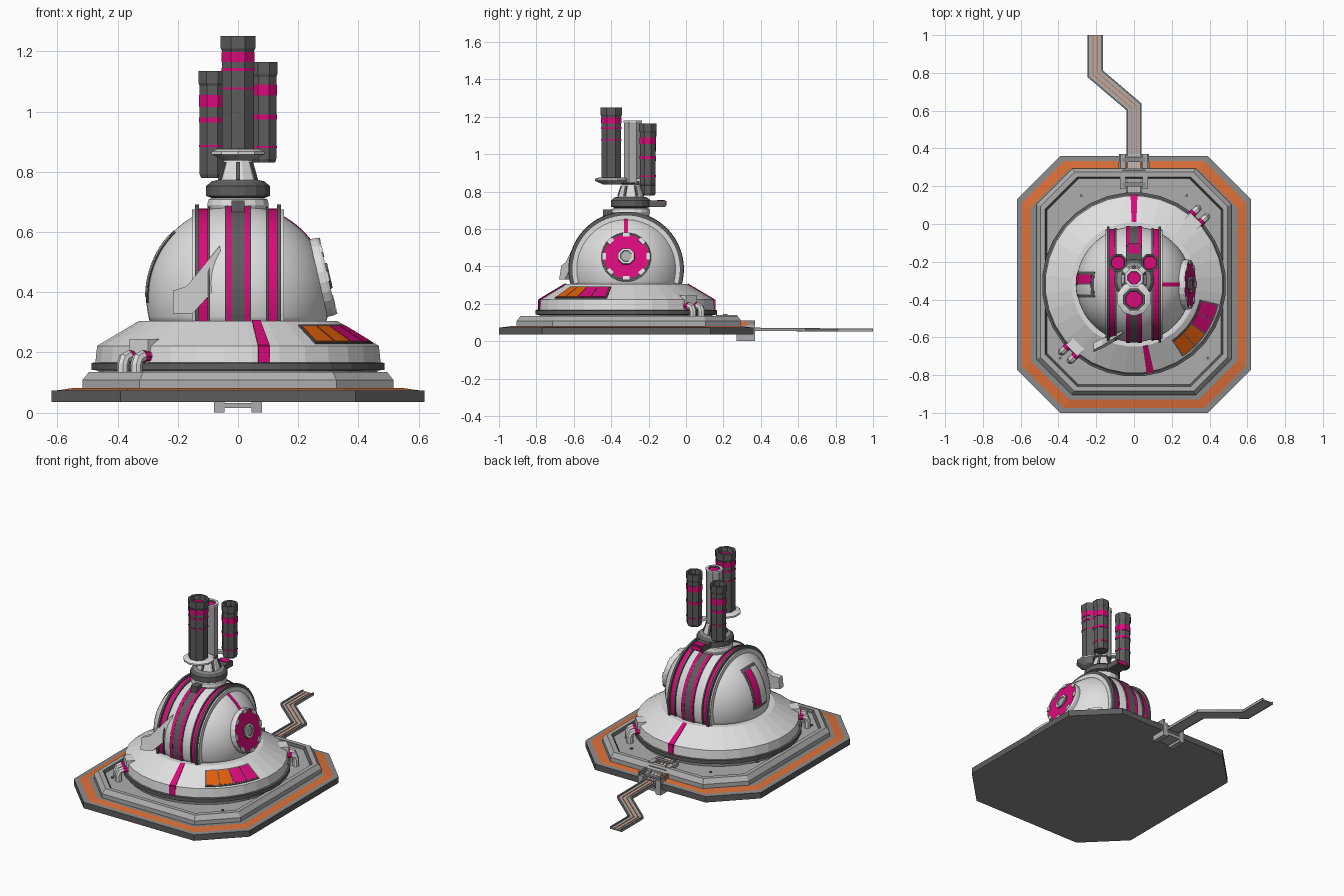
import bpy, bmesh
from math import sin, cos, pi, radians
from mathutils import Matrix, Vector

if "Cube" in bpy.data.objects:
    bpy.data.objects.remove(bpy.data.objects["Cube"])

def material(name, *rgb):
    m = bpy.data.materials.new(name)
    m.use_nodes = True
    m.diffuse_color = (*rgb, 1)
    m.node_tree.nodes["Principled BSDF"].inputs["Base Color"].default_value = (*rgb, 1)
    return m

WHITE = material("white", .74, .74, .74)
LIGHT = material("light_grey", .42, .42, .42)
MID = material("mid_grey", .26, .26, .26)
DARK = material("dark_grey", .11, .11, .11)
MAGENTA = material("magenta", .7, .003, .2)
ORANGE = material("orange", .72, .16, .04)
AMBER = material("amber", .76, .115, .003)
CY = -.32                       # shared centre of plate, skirt and dome
DOME, R = Vector((0, CY, .385)), .305

def finish(name, bm, mats, smooth=False):
    bmesh.ops.recalc_face_normals(bm, faces=bm.faces)
    me = bpy.data.meshes.new(name)
    bm.to_mesh(me)
    bm.free()
    for m in mats:
        me.materials.append(m)
    if smooth:
        me.shade_smooth()
    ob = bpy.data.objects.new(name, me)
    bpy.context.collection.objects.link(ob)
    return ob

def loft(name, rings, mats, smooth=False):
    """Skin rings of points; mats holds one material per span, the last also caps."""
    if not isinstance(mats, list):
        mats = [mats] * len(rings)
    slots = list(dict.fromkeys(mats))
    bm = bmesh.new()
    vs = [[bm.verts.new(p) for p in ring] for ring in rings]
    n = len(vs[0])
    for a, b, m in zip(vs, vs[1:], mats):
        for i in range(n):
            j = (i + 1) % n
            bm.faces.new((a[i], a[j], b[j], b[i])).material_index = slots.index(m)
    for k in (0, -1):
        bm.faces.new(vs[k]).material_index = slots.index(mats[k])
    return finish(name, bm, slots, smooth)

def lathe(name, profile, mats, seg, x=0, y=CY, smooth=False):
    turns = [2 * pi * (i + .5) / seg for i in range(seg)]
    return loft(name, [[(x + r * cos(a), y + r * sin(a), z) for a in turns] for r, z in profile], mats, smooth)

def octagon(hx, hy, c, z, y=CY):
    q = [(hx, hy - c), (hx - c, hy), (c - hx, hy), (-hx, hy - c)]
    return [(px, y + py, z) for px, py in q + [(-px, -py) for px, py in q]]

def box(name, loc, size, mat, rot=Matrix()):
    bm = bmesh.new()
    bmesh.ops.create_cube(bm, size=1, matrix=Matrix.Diagonal((*size, 1)))
    ob = finish(name, bm, [mat])
    ob.matrix_world = Matrix.Translation(loc) @ rot
    return ob

def plate(name, f, mat, n=10):
    """Thin curved plate through f(u, v)."""
    bm = bmesh.new()
    g = [[bm.verts.new(f(u / n, v / n)) for v in range(n + 1)] for u in range(n + 1)]
    for a, b in zip(g, g[1:]):
        for v in range(n):
            bm.faces.new((a[v], b[v], b[v + 1], a[v + 1]))
    s = finish(name, bm, [mat]).modifiers.new("thickness", "SOLIDIFY")
    s.thickness, s.offset = .005, 0

# Ground plate with painted border, and the tray on it
loft("ground_plate", [octagon(.612, .672, .226, .035), octagon(.62, .68, .23, .035), octagon(.62, .68, .23, .073),
     octagon(.593, .653, .22, .075), octagon(.548, .608, .205, .082), octagon(.51, .58, .19, .082)],
     [MID, DARK, MID, ORANGE, MID, MID])
loft("raised_tray", [octagon(.517, .6, .19, .076, -.305), octagon(.517, .6, .19, .108, -.305),
     octagon(.495, .58, .18, .135, -.305), octagon(.47, .555, .17, .135, -.305),
     octagon(.46, .545, .166, .118, -.305)], [LIGHT, LIGHT, LIGHT, DARK, LIGHT])
for bx, by in ((.39, -.71), (.28, .15), (.42, -.12), (.42, -.5)):
    for s in (-1, 1):
        lathe("tray_bolt", [(.008, .115), (.008, .124)], DARK, 6, s * bx, by)

# Round collar and sloped skirt
lathe("collar", [(.465, .1), (.465, .14), (.488, .142), (.488, .165), (.47, .168)], [MID] + [DARK] * 4, 32)
SKIRT = [(.476, .165), (.47, .222), (.33, .305)]
lathe("skirt", SKIRT + [(.29, .305)], WHITE, 32)

def skirt_plate(name, a0, a1, t0, t1, mat, lift):
    (r0, z0), (r1, z1) = SKIRT[1:]
    def f(u, v):
        a, t = radians(a0 + (a1 - a0) * u), t0 + (t1 - t0) * v
        r = r0 + (r1 - r0) * t + lift * .5
        return r * cos(a), CY + r * sin(a), z0 + (z1 - z0) * t + lift * .86
    plate(name, f, mat)

skirt_plate("gauge_frame", -56, -13, .08, .8, DARK, .002)
for i, m in enumerate((AMBER, AMBER, MAGENTA, MAGENTA)):
    skirt_plate("gauge_cell", i * 10.4 - 55, i * 10.4 - 45.4, .13, .75, m, .004)
for name, a, w in (("front_skirt_stripe", -79.5, 2.4), ("back_skirt_stripe", 90, 2.2)):
    skirt_plate(name, a - w, a + w, 0, 1, MAGENTA, .001)
    box(name + "_drop", (.472 * cos(radians(a)), CY + .472 * sin(radians(a)), .194),
        (.009, .952 * sin(radians(w)), .056), MAGENTA, Matrix.Rotation(radians(a), 4, "Z"))

# Dome with raised arches and stripes
steps = [radians(-17 + 106.8 * i / 24) for i in range(25)]
lathe("dome", [(R * cos(a), DOME.z + R * sin(a)) for a in steps], WHITE, 64, smooth=True)

def arch(name, x0, x1, r, mat):
    """Band running front to back over the dome at constant x."""
    section = ((x0, .26), (x0, r), (x1, r), (x1, .26))
    turns = [radians(-16 + 5.3 * i) for i in range(41)]
    loft(name, [[(x, CY + q * cos(a), DOME.z + q * sin(a)) for x, q in section] for a in turns], mat)

arch("centre_arch", -.021, .021, .308, DARK)
for s in (-1, 1):
    arch("centre_stripe", s * .021, s * .039, .309, MAGENTA)
    arch("centre_stripe_edge", s * .039, s * .043, .308, DARK)
    arch("side_arch_inner_edge", s * .093, s * .102, .299, DARK)
    arch("side_stripe", s * .102, s * .13, .293, MAGENTA)
    arch("side_arch_outer_edge", s * .13, s * .143, .307, DARK)
    arch("side_arch_shoulder", s * .143, s * .152, .29, WHITE)

def flank_plate(name, side, e0, e1, w0, w1, mat, lift):
    """Curved plate on one flank of the dome: elevation e, sideways angle w."""
    def f(u, v):
        e, w = radians(e0 + (e1 - e0) * u), radians(w0 + (w1 - w0) * v)
        return DOME + (R + lift) * Vector((side * cos(e) * cos(w), sin(w), sin(e) * cos(w)))
    plate(name, f, mat)

flank_plate("flank_panel_frame", -1, -4, 46, -13, 13, DARK, -.001)
flank_plate("flank_panel_face", -1, 0, 42, -10, 0, WHITE, .001)
flank_plate("flank_panel_stripe", -1, 0, 42, 1, 10, MAGENTA, .001)
flank_plate("flank_stripe", 1, 36, 61, -2, 2, MAGENTA, 0)

# Round vent on the left flank, built along z and then turned outward
vent = [lathe("vent_rim", [(.133, .265), (.133, .296), (.128, .306), (.12, .303)],
              [WHITE, WHITE, DARK, MAGENTA], 24, y=0),
        lathe("vent_hub", [(.05, .295), (.046, .313), (.032, .313), (.03, .309)], [DARK, WHITE, DARK, LIGHT], 8, y=0)]
for i in range(8):
    spin = Matrix.Rotation(i * pi / 4, 4, "Z")
    vent.append(box("vent_tooth", spin @ Vector((.119, 0, .302)), (.022, .034, .014), WHITE, spin))
for ob in vent:
    ob.matrix_world = Matrix.Translation(DOME) @ Matrix.Rotation(radians(77), 4, "Y") @ ob.matrix_basis

# Fin leaning from the skirt into the front of the dome
outline = [(-.215, .33), (-.215, .405), (-.17, .42), (-.06, .555), (-.05, .45), (-.1, .385), (-.15, .33)]
loft("front_fin", [[(x, -.625 + x * .44 + z * .15 + d, z) for x, z in outline] for d in (-.008, .03)], WHITE)

# Paired pipes at two opposite corners
for s in (-1, 1):
    out, side = Vector((s, s, 0)).normalized(), Vector((-s, s, 0)).normalized()
    base = Vector((s * .28, CY + s * .3, 0))
    box("pipe_mount", base + out * .02 + Vector((0, 0, .205)), (.1, .085, .08), WHITE, Matrix.Rotation(pi / 4, 4, "Z"))
    for k in (-1, 1):
        rings = []
        for d, z, t in ((0, .187, 0), (.06, .187, 0), (.085, .187, 12), (.105, .18, 45), (.113, .16, 80), (.113, .11, 90)):
            c = base + side * k * .032 + out * d + Vector((0, 0, z))
            up = out * sin(radians(t)) + Vector((0, 0, cos(radians(t))))
            rings.append([c + (side * cos(j * pi / 4) + up * sin(j * pi / 4)) * .02 for j in range(8)])
        loft("corner_pipe", rings, [WHITE, MAGENTA] + [WHITE] * 4)

# Trailing cable channel
path = [Vector(p) for p in ((0, .16, .135), (0, .27, .105), (0, .37, .064),
                            (0, .62, .062), (-.205, .795, .06), (-.205, 1, .06))]
ways = [(b - a).xy.normalized() for a, b in zip(path, path[1:])]

def cable(name, offset, width, z0, z1, mat):
    rings = []
    for p, a, b in zip(path, ways[:1] + ways, ways + ways[-1:]):
        t = (a + b).normalized()
        n = Vector((t.y, -t.x, 0)) / t.dot(a)
        lo, hi = p + n * (offset - width / 2), p + n * (offset + width / 2)
        rings.append([q + Vector((0, 0, z)) for q, z in ((lo, z0), (hi, z0), (hi, z1), (lo, z1))])
    loft(name, rings, mat)

cable("cable_bed", 0, .08, -.008, 0, LIGHT)
for s in (-1, 1):
    cable("cable_rail", s * .036, .008, -.009, .008, MID)
    cable("cable_line", s * .012, .005, -.001, .003, ORANGE)
    box("clamp_post", (s * .062, .32, .045), (.035, .1, .09), LIGHT)
    box("clamp_shoulder", (s * .06, .23, .12), (.03, .09, .04), LIGHT)
    box("clamp_cheek", (s * .074, .28, .1), (.012, .18, .022), MID)
    box("clamp_light", (s * .078, .305, .094), (.01, .045, .022), ORANGE)
box("clamp_sole", (0, .32, .024), (.1, .1, .018), LIGHT)
for y, z in ((.21, .138), (.275, .118), (.34, .09)):
    box("clamp_strap", (0, y, z), (.12, .022, .012), MID)

# Neck on top of the dome
NY = -.295
lathe("neck_base", [(.095, .66), (.104, .69), (.1, .708), (.088, .712), (.108, .72), (.108, .752),
      (.09, .768), (.072, .772)], [WHITE] * 3 + [DARK] * 3 + [MID] * 2, 16, y=NY)
lathe("neck_cone", [(.072, .765), (.048, .838), (.055, .842), (.055, .852)], [WHITE] + [DARK] * 3, 12, y=NY)
for i in range(6):
    spin = Matrix.Rotation(radians(30 + 60 * i), 4, "Z")
    box("neck_slot", spin @ Vector((.0595, 0, .802)) + Vector((0, NY, 0)), (.008, .014, .06), DARK,
        spin @ Matrix.Rotation(radians(-18), 4, "Y"))
box("front_neck_bracket", (0, -.415, .68), (.042, .06, .05), DARK)
box("back_neck_bracket", (0, -.155, .735), (.08, .09, .034), DARK)
box("back_neck_light", (0, -.108, .737), (.062, .008, .024), MAGENTA)
box("back_neck_light_top", (0, -.135, .753), (.062, .04, .006), MAGENTA)

# Tube cluster; each tube lists its painted bands as depths below the top
lathe("tube_saucer", [(.05, .838), (.092, .858), (.092, .868), (.07, .876)], [LIGHT] + [WHITE] * 3, 10, y=-.395)
lathe("centre_post", [(.05, .84), (.05, 1.165), (.053, 1.17), (.053, 1.18), (.036, 1.18), (.034, 1.17)],
      [LIGHT, WHITE, WHITE, WHITE, DARK, MAGENTA], 8, y=-.285)
for name, x, y, r, z0, top, bands in (
        ("front_tube", 0, -.4, .06, .865, 1.25, ((.177, .17), (.116, .106), (.085, .053))),
        ("right_tube", -.085, -.205, .048, .78, 1.135, ((.253, .246), (.172, .155), (.12, .08))),
        ("left_tube", .085, -.205, .048, .83, 1.165, ((.286, .279), (.192, .175), (.112, .075)))):
    prof = [(r * .85, z0), (r * .95, z0 + .012)]
    for lo, hi in bands:
        prof += [(r * .95, top - lo), (r, top - lo), (r, top - hi), (r * .95, top - hi)]
    prof += [(r * .95, top - .05), (r * 1.04, top - .04), (r * 1.04, top), (r * .8, top), (r * .75, top - .03)]
    lathe(name, prof, [DARK] * 2 + [DARK, MAGENTA, DARK, DARK] * 3 + [DARK] * 4 + [MAGENTA], 8, x, y)
for s in (-1, 1):
    box("tube_arm", (s * .047, -.24, .862), (.08, .035, .016), WHITE, Matrix.Rotation(s * pi / 4, 4, "Z"))
